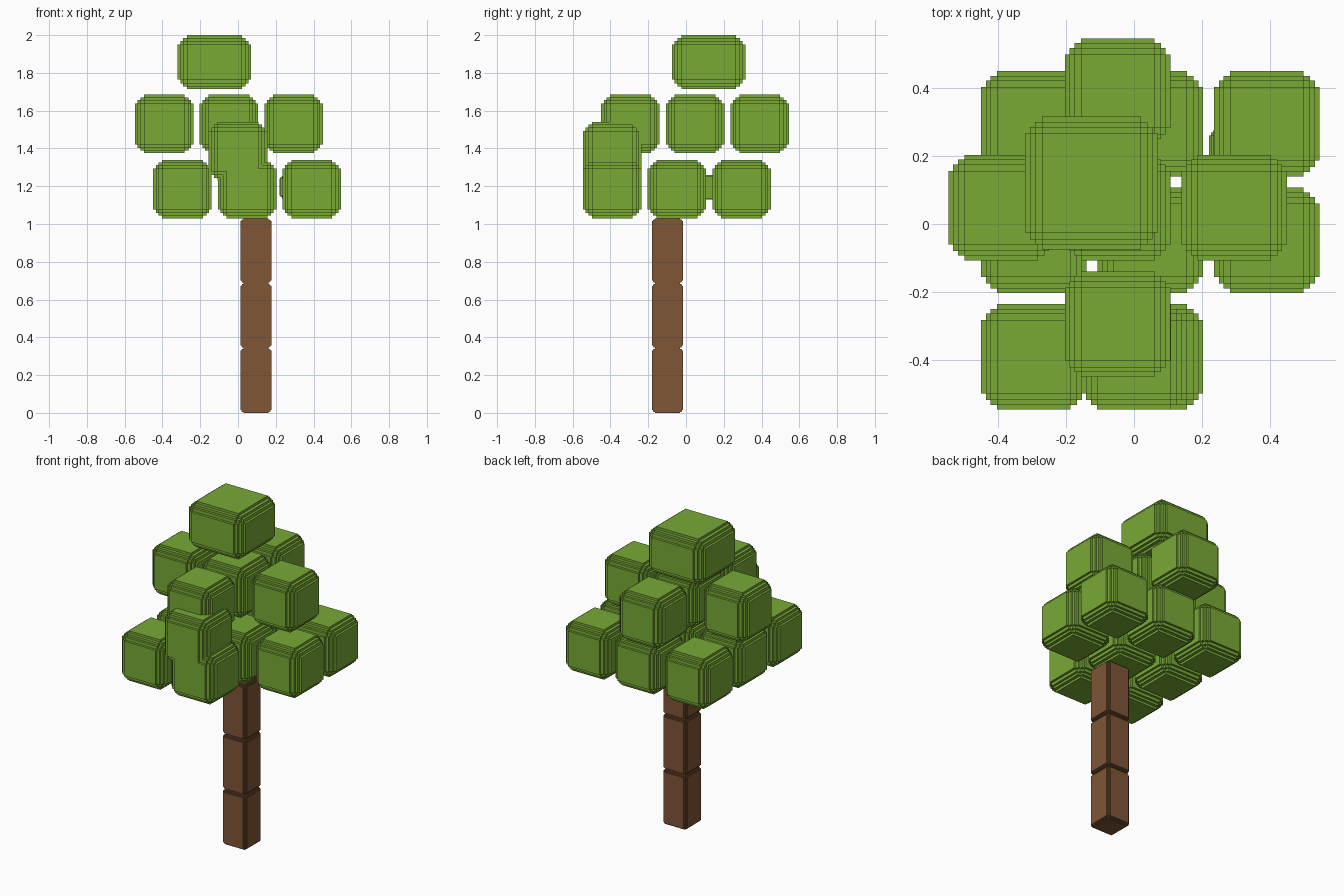
import bpy
import bmesh
import math
from itertools import product
from mathutils import Vector

cube = bpy.data.objects.get("Cube")
if cube:
    bpy.data.objects.remove(cube, do_unlink=True)


def make_material(name, rgb):
    mat = bpy.data.materials.new(name)
    mat.use_nodes = True
    color = (*rgb, 1.0)
    mat.diffuse_color = color
    mat.node_tree.nodes["Principled BSDF"].inputs["Base Color"].default_value = color
    return mat


leaf_green = make_material("leaf green", (0.188, 0.402, 0.036))
bark_brown = make_material("bark brown", (0.212, 0.093, 0.037))

STEPS = (0.0, 0.3, 0.6, 1.0)   # stair-stepped edge, as fractions of the inset


def stepped_block(name, center, size, inset, mat):
    """Box whose edges and corners are cut back in small square steps."""
    axes = []
    for s, d in zip(size, inset):
        low = [-s / 2 + d * t for t in STEPS]
        axes.append(low + [-v for v in reversed(low)])

    def solid(cell):
        # a cell is filled unless it lies too far out toward an edge or corner
        return all(0 <= c <= 6 for c in cell) and sum(abs(c - 3) for c in cell) <= 3

    bm = bmesh.new()
    verts = {}

    def vert(key):
        if key not in verts:
            verts[key] = bm.verts.new([axes[a][key[a]] for a in range(3)])
        return verts[key]

    # skin every boundary between filled and empty cells
    for cell in product(range(7), repeat=3):
        if not solid(cell):
            continue
        for axis, side in product(range(3), (0, 1)):
            near = list(cell)
            near[axis] += 2 * side - 1
            if solid(near):
                continue
            u, v = (axis + 1) % 3, (axis + 2) % 3
            ring = []
            for du, dv in ((0, 0), (1, 0), (1, 1), (0, 1)):
                key = list(cell)
                key[axis] += side
                key[u] += du
                key[v] += dv
                ring.append(vert(tuple(key)))
            bm.faces.new(ring if side else ring[::-1])

    bmesh.ops.dissolve_limit(bm, angle_limit=math.radians(1),
                             verts=bm.verts, edges=bm.edges)
    mesh = bpy.data.meshes.new(name)
    bm.to_mesh(mesh)
    bm.free()
    mesh.materials.append(mat)
    obj = bpy.data.objects.new(name, mesh)
    obj.location = Vector(center)
    bpy.context.collection.objects.link(obj)
    return obj


def leaf_block(name, center, size=(0.31, 0.31, 0.31), inset=0.047):
    return stepped_block(name, center, size, (inset,) * 3, leaf_green)


# Trunk: three stacked segments
SEGMENT = 0.343
for i in range(3):
    stepped_block(f"trunk_segment_{i + 1}", (0.095, -0.098, SEGMENT * (i + 0.5)),
                  (0.165, 0.165, SEGMENT), (0.016, 0.016, 0.014), bark_brown)

# Lower foliage: three by three grid with the front left corner left open
PITCH = 0.342
for col, row in product((-1, 0, 1), repeat=2):
    if (col, row) != (1, -1):
        leaf_block(f"lower_leaves_{col + 2}_{row + 2}",
                   (0.048 + col * PITCH, -0.048 + row * PITCH, 1.185))

# Middle foliage: plus shape
for col, row in ((0, 0), (1, 0), (-1, 0), (0, 1), (0, -1)):
    leaf_block(f"middle_leaves_{col + 2}_{row + 2}",
               (-0.048 + col * PITCH, 0.048 + row * PITCH, 1.53))

# Extra clump on the front, small clump in the gap, and the crown
leaf_block("front_leaves", (0.0, -0.39, 1.385))
leaf_block("inner_leaves", (0.32, 0.18, 1.195), (0.2, 0.2, 0.13), 0.02)
leaf_block("crown_leaves", (-0.125, 0.12, 1.857), (0.39, 0.39, 0.286), 0.05)
